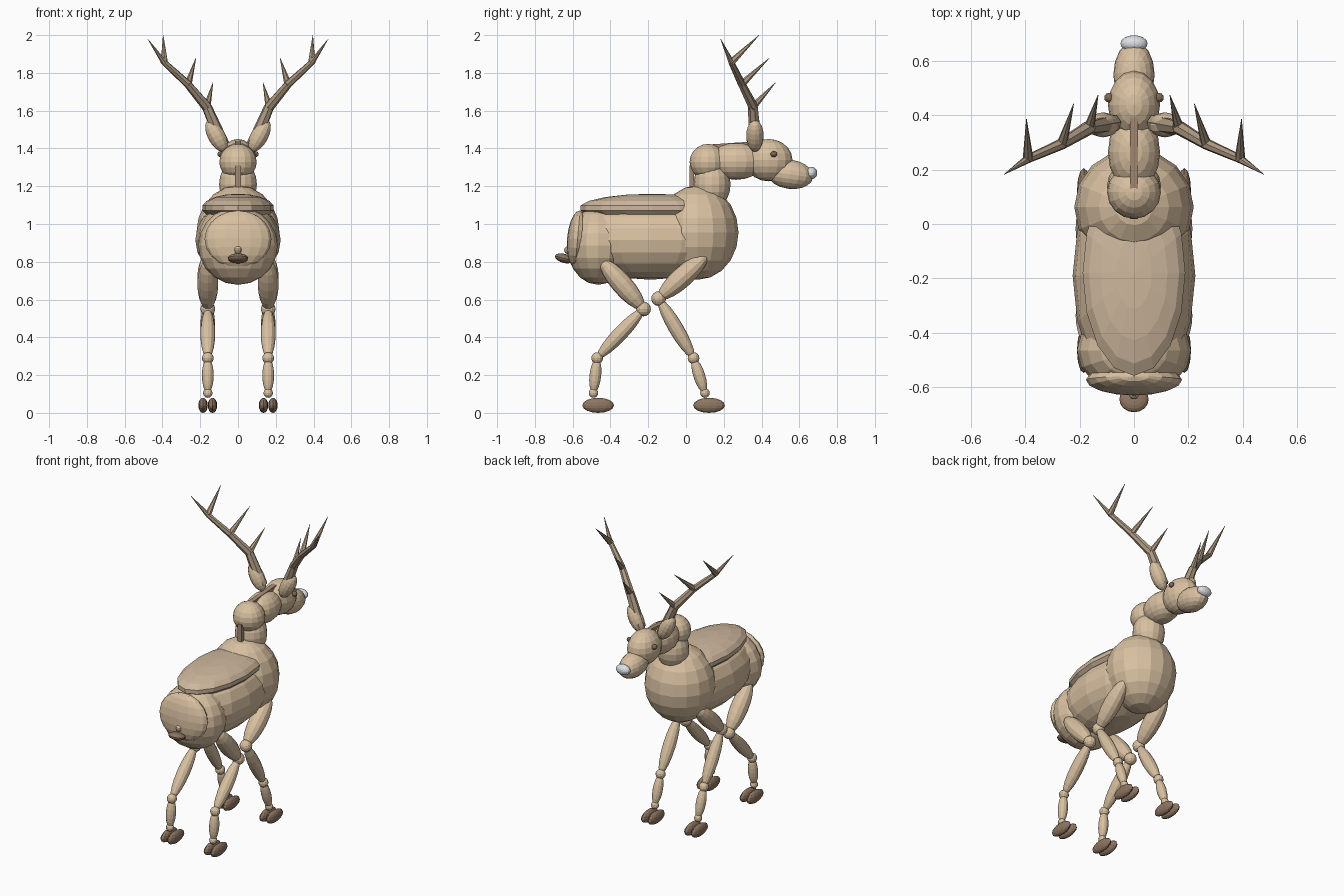
import bpy, bmesh, math
from mathutils import Vector, Matrix

if "Cube" in bpy.data.objects:
    bpy.data.objects.remove(bpy.data.objects["Cube"])


def material(name, rgb):
    m = bpy.data.materials.new(name)
    m.diffuse_color = (*rgb, 1)
    m.use_nodes = True
    m.node_tree.nodes["Principled BSDF"].inputs["Base Color"].default_value = m.diffuse_color
    return m


TAN = material("tan_hide", (0.69, 0.53, 0.355))
BACK = material("back_hide", (0.62, 0.48, 0.34))
ANTLER = material("antler_brown", (0.42, 0.325, 0.225))
MANE = material("mane_brown", (0.38, 0.26, 0.175))
DARK = material("dark_brown", (0.27, 0.18, 0.12))
EYE = material("eye_brown", (0.23, 0.14, 0.08))
NOSE = material("pale_nose", (0.72, 0.74, 0.78))


def finish(bm, name, mat):
    me = bpy.data.meshes.new(name)
    bmesh.ops.recalc_face_normals(bm, faces=bm.faces)
    bm.to_mesh(me)
    bm.free()
    me.materials.append(mat)
    ob = bpy.data.objects.new(name, me)
    bpy.context.collection.objects.link(ob)
    return ob


def blob(name, loc, radii, mat=TAN, pitch=0.0, segs=16, rings=10):
    """Faceted ellipsoid, pitched about x by degrees."""
    bm = bmesh.new()
    bmesh.ops.create_uvsphere(bm, u_segments=segs, v_segments=rings, radius=1)
    bm.transform(Matrix.Translation(loc) @ Matrix.Rotation(math.radians(pitch), 4, 'X')
                 @ Matrix.Diagonal((*radii, 1)))
    return finish(bm, name, mat)


def bone(name, a, b, r, mat=TAN):
    """Ellipsoid stretched between two points."""
    a, b = Vector(a), Vector(b)
    d = b - a
    bm = bmesh.new()
    bmesh.ops.create_uvsphere(bm, u_segments=12, v_segments=10, radius=1)
    bm.transform(Matrix.Translation((a + b) / 2) @ d.to_track_quat('Z', 'Y').to_matrix().to_4x4()
                 @ Matrix.Diagonal((r, r, d.length / 2, 1)))
    return finish(bm, name, mat)


def spike(name, a, b, r1, r2, mat=ANTLER):
    """Tapered rod between two points."""
    a, b = Vector(a), Vector(b)
    d = b - a
    bm = bmesh.new()
    bmesh.ops.create_cone(bm, cap_ends=True, segments=7, radius1=r1, radius2=r2, depth=d.length)
    bm.transform(Matrix.Translation((a + b) / 2) @ d.to_track_quat('Z', 'Y').to_matrix().to_4x4())
    return finish(bm, name, mat)


def strip(name, loc, size, mat=MANE, pitch=0.0):
    bm = bmesh.new()
    bmesh.ops.create_cube(bm, size=1)
    bm.transform(Matrix.Translation(loc) @ Matrix.Rotation(math.radians(pitch), 4, 'X')
                 @ Matrix.Diagonal((*size, 1)))
    return finish(bm, name, mat)


# Trunk
blob("chest", (0, 0.062, 0.955), (0.22, 0.216, 0.25))
blob("barrel", (0, -0.19, 0.915), (0.226, 0.44, 0.21))
blob("rump", (0, -0.465, 0.885), (0.21, 0.165, 0.207))
blob("rump_patch", (0, -0.574, 0.92), (0.177, 0.056, 0.152), pitch=-5)
blob("back_cover", (0, -0.18, 1.085), (0.192, 0.385, 0.075), BACK, rings=9)
blob("tail", (0, -0.645, 0.818), (0.054, 0.05, 0.024), DARK, pitch=-15)
blob("tail_root", (0, -0.625, 0.862), (0.02, 0.02, 0.022), segs=10, rings=6)

# Neck and head
blob("lower_neck", (0, 0.138, 1.21), (0.1, 0.098, 0.13))
blob("upper_neck", (0, 0.117, 1.328), (0.099, 0.098, 0.096))
blob("throat", (0, 0.265, 1.332), (0.096, 0.145, 0.098))
blob("head", (0, 0.438, 1.338), (0.096, 0.126, 0.112))
blob("muzzle", (0, 0.55, 1.263), (0.076, 0.124, 0.077), pitch=-8)
blob("nose", (0, 0.664, 1.27), (0.05, 0.031, 0.033), NOSE)
strip("mane_top", (0, 0.27, 1.418), (0.03, 0.30, 0.026), pitch=4)
strip("mane_back", (0, 0.03, 1.24), (0.03, 0.024, 0.14))

BEAM = [(0.08, 0.37, 1.42), (0.165, 0.355, 1.62), (0.265, 0.295, 1.74),
        (0.39, 0.24, 1.855), (0.478, 0.183, 1.98)]
BEAM_R = [0.036, 0.027, 0.021, 0.016, 0.001]
TINES = [(0.132, 0.475, 1.75), (0.222, 0.443, 1.88), (0.396, 0.387, 2.0)]
# Joints of each leg in the (y, z) plane: hip, knee, hock, fetlock, hoof centre
LEGS = {"front": [(0.11, 0.835), (-0.145, 0.605), (0.04, 0.29), (0.10, 0.105), (0.122, 0.04)],
        "hind": [(-0.45, 0.81), (-0.225, 0.55), (-0.47, 0.29), (-0.49, 0.105), (-0.465, 0.04)]}

for side, s in (("right", 1), ("left", -1)):
    def flip(p):
        return (p[0] * s, p[1], p[2])

    # Eyes and ears
    blob(f"eye_{side}", (0.092 * s, 0.465, 1.37), (0.018, 0.018, 0.016), EYE, segs=10, rings=6)
    bone(f"ear_{side}", flip((0.07, 0.365, 1.385)), flip((0.158, 0.365, 1.55)), 0.046)
    bone(f"inner_ear_{side}", flip((0.115, 0.365, 1.415)), flip((0.165, 0.365, 1.525)), 0.022, BACK)

    # Antlers
    for i in range(4):
        spike(f"antler_beam_{i}_{side}", flip(BEAM[i]), flip(BEAM[i + 1]), BEAM_R[i], BEAM_R[i + 1])
    for i, tip in enumerate(TINES):
        spike(f"antler_tine_{i}_{side}", flip(BEAM[i + 1]), flip(tip), 0.02, 0.001)

    # Legs with ball joints and cloven hooves
    for pos, pts in LEGS.items():
        x = 0.16 * s
        j = [(x, y, z) for y, z in pts]
        bone(f"{pos}_thigh_{side}", j[0], j[1], 0.055)
        bone(f"{pos}_shin_{side}", j[1], j[2], 0.039)
        bone(f"{pos}_cannon_{side}", j[2], j[3], 0.031)
        for k, r in ((1, 0.039), (2, 0.031), (3, 0.025)):
            blob(f"{pos}_joint_{k}_{side}", j[k], (r, r, r), segs=12, rings=8)
        for t in (-1, 1):
            blob(f"{pos}_hoof_{t}_{side}", (x + 0.025 * t, j[4][1], 0.04),
                 (0.025, 0.084, 0.04), DARK, segs=12, rings=8)
